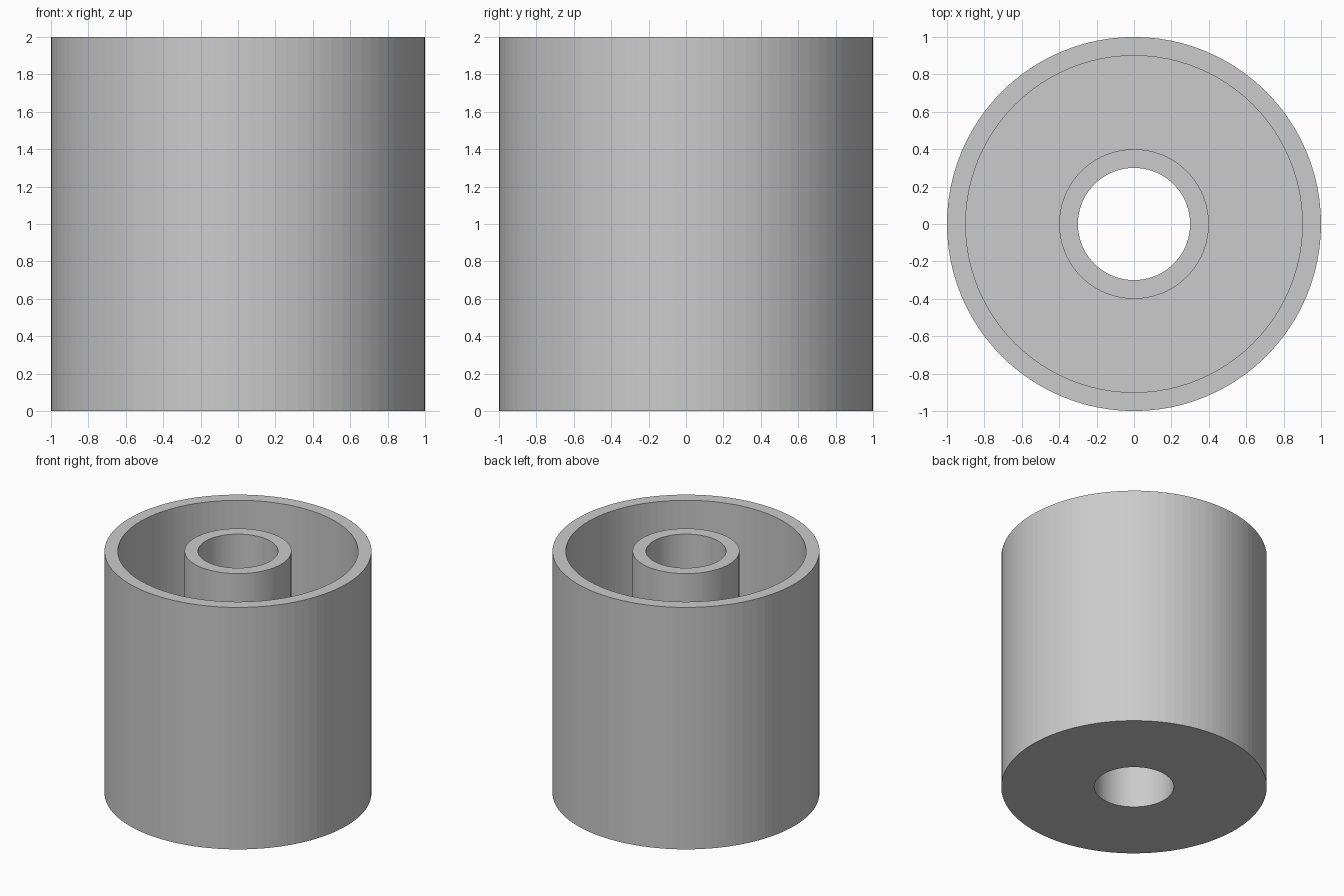
import bpy
import bmesh
from math import tau, cos, sin

cube = bpy.data.objects.get("Cube")
if cube:
    bpy.data.objects.remove(cube, do_unlink=True)

SEGMENTS = 96
HEIGHT, FLOOR = 2.0, 0.1
OUTER, OUTER_INSIDE = 1.0, 0.9
TUBE, BORE = 0.4, 0.3

grey = bpy.data.materials.new("plain grey")
grey.use_nodes = True
colour = (0.6, 0.6, 0.6, 1.0)
grey.diffuse_color = colour
grey.node_tree.nodes["Principled BSDF"].inputs["Base Color"].default_value = colour


def lathe(name, profile):
    """Revolve a closed (radius, height) profile around z."""
    bm = bmesh.new()
    rings = [[bm.verts.new((r * cos(tau * i / SEGMENTS), r * sin(tau * i / SEGMENTS), z))
              for i in range(SEGMENTS)] for r, z in profile]
    for k, ring in enumerate(rings):
        upper = rings[(k + 1) % len(rings)]
        for i in range(SEGMENTS):
            j = (i + 1) % SEGMENTS
            bm.faces.new((ring[i], ring[j], upper[j], upper[i]))
    bmesh.ops.recalc_face_normals(bm, faces=bm.faces)
    mesh = bpy.data.meshes.new(name)
    bm.to_mesh(mesh)
    bm.free()
    mesh.materials.append(grey)
    obj = bpy.data.objects.new(name, mesh)
    bpy.context.collection.objects.link(obj)
    return obj


# Open cup with a hollow central tube rising from its floor to the rim
lathe("cup_with_central_tube", [
    (BORE, 0), (OUTER, 0), (OUTER, HEIGHT), (OUTER_INSIDE, HEIGHT),
    (OUTER_INSIDE, FLOOR), (TUBE, FLOOR), (TUBE, HEIGHT), (BORE, HEIGHT),
])
